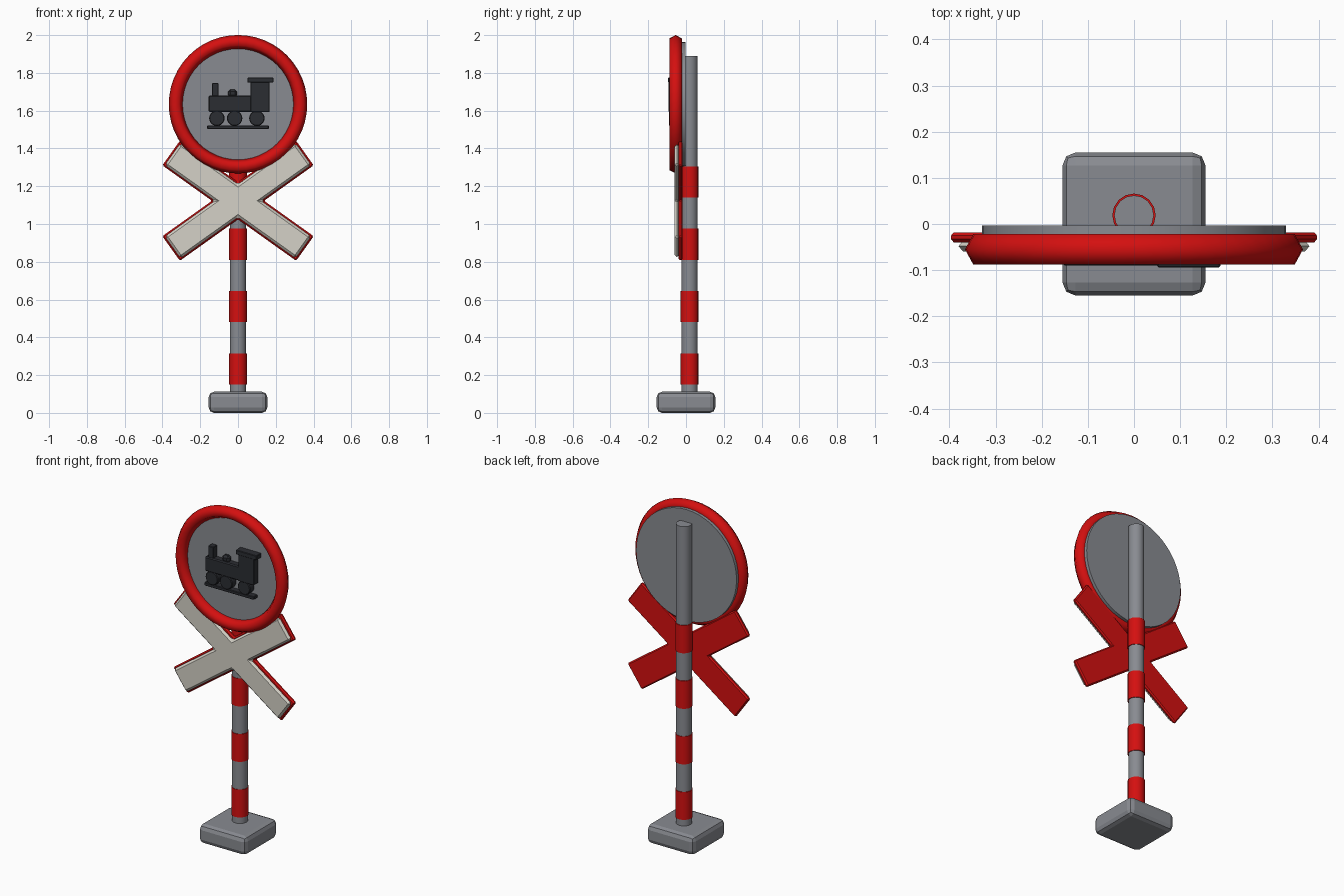
import bpy, bmesh, math
from mathutils import Matrix

if "Cube" in bpy.data.objects:
    bpy.data.objects.remove(bpy.data.objects["Cube"])


def material(name, rgb):
    m = bpy.data.materials.new(name)
    m.diffuse_color = (*rgb, 1)
    m.use_nodes = True
    m.node_tree.nodes["Principled BSDF"].inputs["Base Color"].default_value = m.diffuse_color
    return m


GREY = material("grey_metal", (0.25, 0.26, 0.285))
RED = material("signal_red", (0.66, 0.005, 0.005))
CREAM = material("cream_white", (0.66, 0.64, 0.57))
DARK = material("charcoal", (0.024, 0.026, 0.032))


def finish(name, bm, mat, bevel=0, segments=1, smooth=False):
    bmesh.ops.recalc_face_normals(bm, faces=bm.faces)
    me = bpy.data.meshes.new(name)
    bm.to_mesh(me)
    bm.free()
    ob = bpy.data.objects.new(name, me)
    bpy.context.collection.objects.link(ob)
    me.materials.append(mat)
    if bevel:
        mod = ob.modifiers.new("bevel", "BEVEL")
        mod.width, mod.segments = bevel, segments
        mod.limit_method, mod.angle_limit = 'ANGLE', math.radians(40)
    if smooth:
        bpy.ops.object.select_all(action='DESELECT')
        ob.select_set(True)
        bpy.context.view_layer.objects.active = ob
        bpy.ops.object.shade_smooth_by_angle(angle=math.radians(35))
    return ob


def box(name, x0, x1, y0, y1, z0, z1, mat, bevel=0, segments=1):
    bm = bmesh.new()
    bmesh.ops.create_cube(bm, size=1, matrix=Matrix.LocRotScale(
        ((x0 + x1) / 2, (y0 + y1) / 2, (z0 + z1) / 2), None,
        (x1 - x0, y1 - y0, z1 - z0)))
    return finish(name, bm, mat, bevel, segments)


def cylinder(name, r, centre, depth, sides, mat, facing_front=False, bevel=0):
    bm = bmesh.new()
    rot = Matrix.Rotation(math.pi / 2, 4, 'X') if facing_front else Matrix()
    bmesh.ops.create_cone(bm, cap_ends=True, segments=sides, radius1=r, radius2=r,
                          depth=depth, matrix=Matrix.Translation(centre) @ rot)
    return finish(name, bm, mat, bevel, smooth=True)


def cross(name, half_len, half_w, y0, y1, mat, bevel):
    # X-shaped outline extruded from y1 (back) to y0 (front)
    a, cz = math.radians(35.5), 1.123
    c, s = math.cos(a), math.sin(a)
    p = half_len * c, half_len * s
    pts = [(half_w / s, 0), (p[0] + half_w * s, p[1] - half_w * c),
           (p[0] - half_w * s, p[1] + half_w * c), (0, half_w / c)]
    pts += [(-x, z) for x, z in pts[2:0:-1]]
    pts += [(-x, -z) for x, z in pts]
    bm = bmesh.new()
    face = bm.faces.new([bm.verts.new((x, y1, z + cz)) for x, z in pts])
    ext = bmesh.ops.extrude_face_region(bm, geom=[face])
    verts = [v for v in ext["geom"] if isinstance(v, bmesh.types.BMVert)]
    bmesh.ops.translate(bm, verts=verts, vec=(0, y0 - y1, 0))
    return finish(name, bm, mat, bevel)


# Foot and striped post
box("base", -0.155, 0.155, -0.155, 0.155, 0, 0.112, GREY, 0.028, 2)
POST_Y = 0.019
cylinder("post", 0.043, (0, POST_Y, 0.99), 1.80, 16, GREY)
for i in range(4):
    cylinder(f"red_band_{i + 1}", 0.047, (0, POST_Y, 0.2325 + 0.33 * i), 0.165, 16, RED)

# Crossed warning boards
cross("cross_backing", 0.435, 0.080, -0.040, -0.018, RED, 0.007)
cross("cross_front", 0.425, 0.071, -0.060, -0.036, CREAM, 0.012)

# Round sign plate
CZ = 1.634
cylinder("sign_disc", 0.33, (0, -0.0265, CZ), 0.047, 48, GREY, True)

# Rim with a six-sided section, swept around the disc
bm = bmesh.new()
N, M = 48, 6
rings = []
for i in range(N):
    t = 2 * math.pi * i / N
    ring = []
    for j in range(M):
        u = 2 * math.pi * j / M
        r = 0.33 + 0.0365 * math.cos(u)
        ring.append(bm.verts.new((r * math.cos(t), -0.055 + 0.0385 * math.sin(u),
                                  CZ + r * math.sin(t))))
    rings.append(ring)
for i in range(N):
    a, b = rings[i], rings[(i + 1) % N]
    for j in range(M):
        k = (j + 1) % M
        bm.faces.new((a[j], b[j], b[k], a[k]))
rim = finish("sign_rim", bm, RED)
for p in rim.data.polygons:
    p.use_smooth = True

# Locomotive relief: x0, x1, z0, z1, front y
parts = {
    "engine_boiler": (-0.156, 0.080, 1.593, 1.680, -0.090),
    "engine_cab": (0.065, 0.168, 1.593, 1.752, -0.092),
    "engine_roof": (0.050, 0.187, 1.748, 1.775, -0.094),
    "engine_chimney": (-0.138, -0.103, 1.670, 1.746, -0.085),
    "engine_dome": (-0.052, -0.005, 1.672, 1.713, -0.082),
    "rail": (-0.163, 0.163, 1.503, 1.522, -0.085),
}
for name, (x0, x1, z0, z1, y) in parts.items():
    bevel = 0.012 if name == "engine_dome" else 0.006 if "boiler" in name else 0.003
    box(name, x0, x1, y, -0.045, z0, z1, DARK, bevel)
for i, x in enumerate((-0.112, -0.018, 0.100)):
    cylinder(f"wheel_{i + 1}", 0.041, (x, -0.067, 1.560), 0.044, 20, DARK, True, 0.004)
